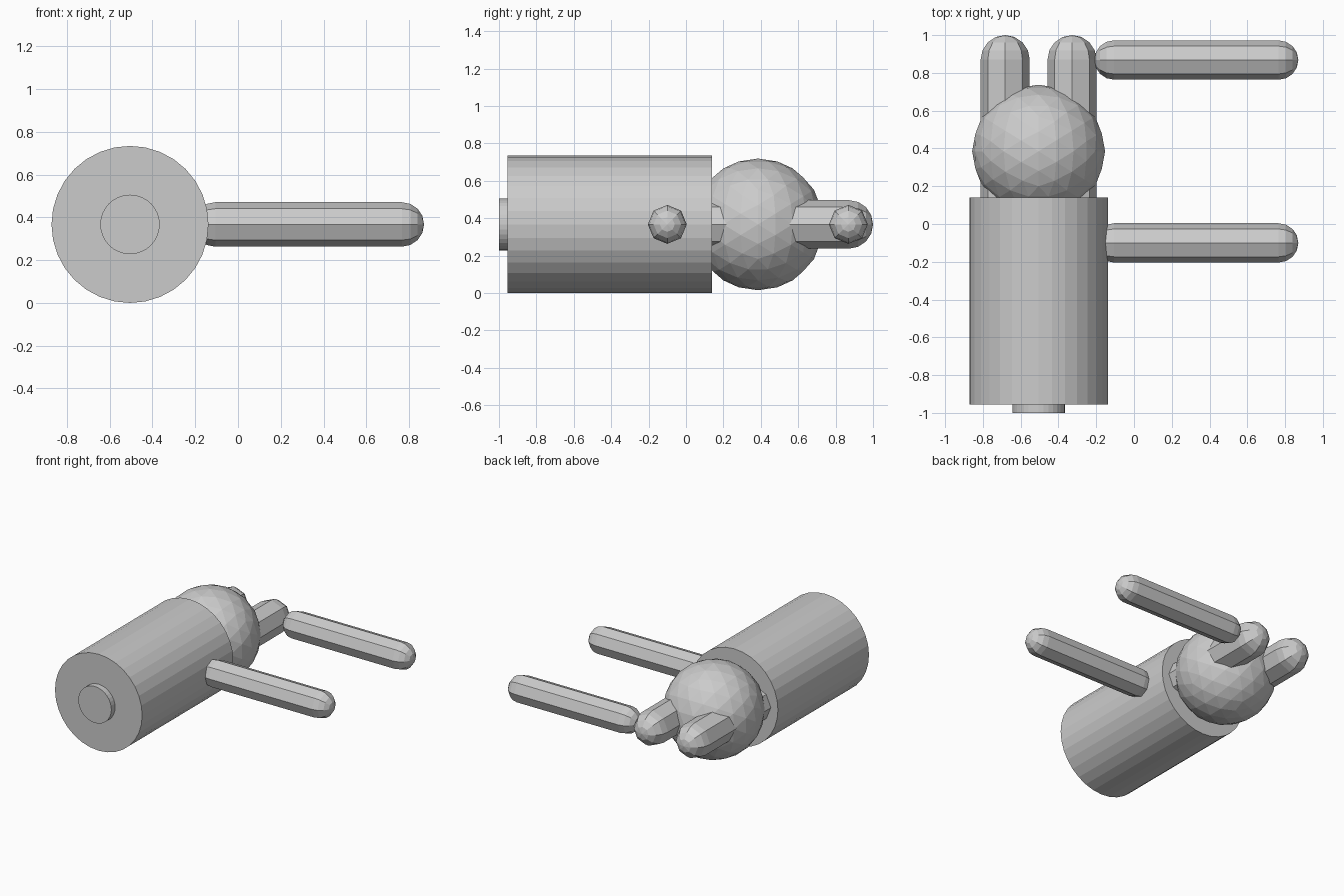
import bpy, bmesh
from math import sin, cos, pi, radians, atan
from mathutils import Matrix

if "Cube" in bpy.data.objects:
    bpy.data.objects.remove(bpy.data.objects["Cube"])

CX, CZ = -0.505, 0.367          # main axis of the body
HEAD_Y = 0.385
ALONG_Y = Matrix.Rotation(-pi / 2, 4, 'X')
ALONG_X = Matrix.Rotation(pi / 2, 4, 'Y')


def finish(name, bm, matrix):
    bm.transform(matrix)
    bmesh.ops.recalc_face_normals(bm, faces=bm.faces)
    mesh = bpy.data.meshes.new(name)
    bm.to_mesh(mesh)
    bm.free()
    obj = bpy.data.objects.new(name, mesh)
    bpy.context.collection.objects.link(obj)
    return obj


def cylinder_y(name, y0, y1, r, sides=32):
    bm = bmesh.new()
    bmesh.ops.create_cone(bm, cap_ends=True, segments=sides,
                          radius1=r, radius2=r, depth=y1 - y0)
    return finish(name, bm, Matrix.Translation((CX, (y0 + y1) / 2, CZ)) @ ALONG_Y)


def capsule(name, centre, length, r, turn, sides=8, steps=4):
    """Eight-sided rod with rounded ends, spun from a half profile."""
    bm = bmesh.new()
    h = length / 2 - r
    angles = [i * pi / 2 / steps for i in range(steps + 1)]
    profile = [(r * sin(a), h + r * cos(a)) for a in angles]
    profile += [(x, -z) for x, z in reversed(profile)]
    verts = [bm.verts.new((x, 0, z)) for x, z in profile]
    edges = [bm.edges.new(pair) for pair in zip(verts, verts[1:])]
    bmesh.ops.spin(bm, geom=verts + edges, cent=(0, 0, 0), axis=(0, 0, 1),
                   angle=2 * pi, steps=sides)
    bmesh.ops.remove_doubles(bm, verts=bm.verts, dist=0.0005)
    return finish(name, bm, Matrix.Translation(centre) @ turn)


# Body and the shallow disc under it
cylinder_y("body", -0.955, 0.14, 0.367)
cylinder_y("base_disc", -1.0, -0.955, 0.139)

# Faceted head, turned so that edges lie symmetric to the axes
bm = bmesh.new()
bmesh.ops.create_icosphere(bm, subdivisions=3, radius=0.352)
finish("head", bm, Matrix.Translation((CX, HEAD_Y, CZ))
       @ Matrix.Rotation(pi / 2, 4, 'Z')
       @ Matrix.Rotation(-atan(2) / 2, 4, 'Y'))

# Two rods running through the head into the body
for side, name in ((-1, "left_ear"), (1, "right_ear")):
    capsule(name, (CX + side * 0.177, HEAD_Y, CZ), 1.23, 0.13, ALONG_Y)

# Two side rods
for y, name in ((-0.1, "lower_arm"), (0.868, "upper_arm")):
    capsule(name, (0.33, y, CZ), 1.08, 0.104, ALONG_X)
